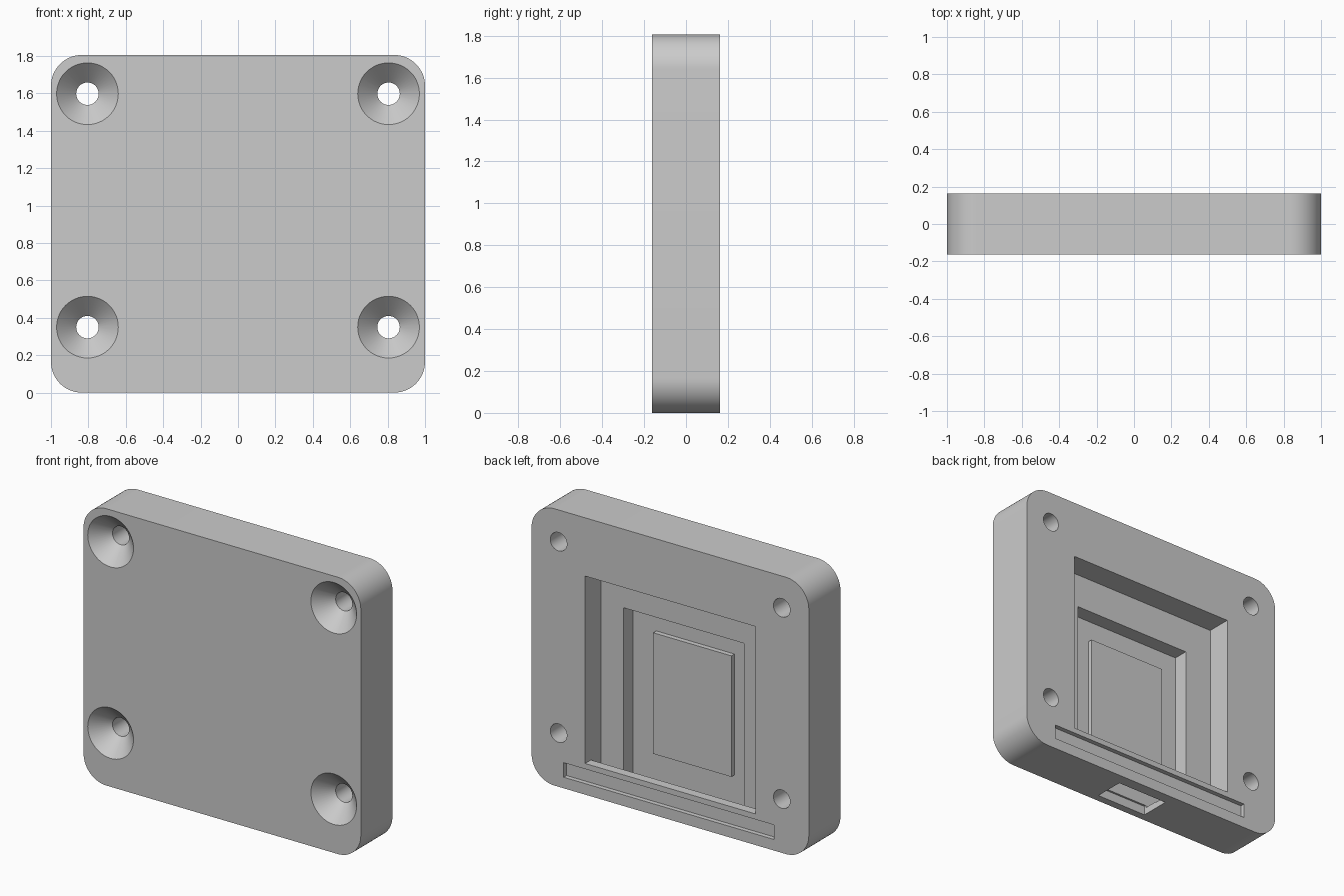
import bpy, bmesh, math
from mathutils import Vector

if "Cube" in bpy.data.objects:
    bpy.data.objects.remove(bpy.data.objects["Cube"])

W, H, T = 1.0, 1.805, 0.163      # half width, height, half thickness
R = 0.165                        # corner radius

grey = bpy.data.materials.new("plain_grey")
grey.diffuse_color = (0.6, 0.6, 0.6, 1)
grey.use_nodes = True
grey.node_tree.nodes["Principled BSDF"].inputs["Base Color"].default_value = grey.diffuse_color


def loft(name, rings):
    """Closed solid from matching rings of points, capped at both ends."""
    bm = bmesh.new()
    loops = [[bm.verts.new(p) for p in ring] for ring in rings]
    n = len(loops[0])
    for a, b in zip(loops, loops[1:]):
        for i in range(n):
            bm.faces.new((a[i], a[(i + 1) % n], b[(i + 1) % n], b[i]))
    bm.faces.new(loops[0])
    bm.faces.new(loops[-1])
    bmesh.ops.recalc_face_normals(bm, faces=bm.faces)
    me = bpy.data.meshes.new(name)
    bm.to_mesh(me)
    bm.free()
    me.materials.append(grey)
    ob = bpy.data.objects.new(name, me)
    bpy.context.collection.objects.link(ob)
    return ob


def prism_x(name, x0, x1, yz):
    return loft(name, [[Vector((x, y, z)) for y, z in yz] for x in (x0, x1)])


def box(name, x0, x1, y0, y1, z0, z1):
    return prism_x(name, x0, x1, [(y0, z0), (y1, z0), (y1, z1), (y0, z1)])


def cut(target, cutter):
    bpy.context.view_layer.objects.active = target
    mod = target.modifiers.new("cut", 'BOOLEAN')
    mod.operation = 'DIFFERENCE'
    mod.solver = 'EXACT'
    mod.object = cutter
    bpy.ops.object.modifier_apply(modifier=mod.name)
    bpy.data.objects.remove(cutter, do_unlink=True)


# Rounded plate
outline = []
for cx, cz, start in ((W - R, H - R, 0), (R - W, H - R, 90), (R - W, R, 180), (W - R, R, 270)):
    for i in range(17):
        a = math.radians(start + 90 * i / 16)
        outline.append((cx + R * math.cos(a), cz + R * math.sin(a)))
plate = loft("plate", [[Vector((x, y, z)) for x, z in outline] for y in (-T, T)])

# Countersunk screw holes
for sx in (-1, 1):
    for z in (0.35, 1.598):
        rings = [[Vector((sx * 0.805 + r * math.cos(k * math.tau / 48), y,
                          z + r * math.sin(k * math.tau / 48))) for k in range(48)]
                 for y, r in ((-T - 0.01, 0.175), (-T + 0.105, 0.06), (T + 0.05, 0.06))]
        cut(plate, loft("screw_cutter", rings))

# Main back pocket, running down behind a thin lip at the bottom
cut(plate, prism_x("pocket_cutter", -0.614, 0.614,
                   [(0.0, 0.04), (T - 0.06, 0.04), (T - 0.06, 0.203),
                    (T + 0.1, 0.203), (T + 0.1, 1.425), (0.0, 1.425)]))
# Deeper inner pocket
cut(plate, box("inner_cutter", -0.417, 0.451, T - 0.262, 0.05, 0.045, 1.2))
# Shallow slot under the pocket
cut(plate, box("slot_cutter", -0.75, 0.768, T - 0.03, T + 0.1, 0.072, 0.167))
# Port opening in the bottom edge
cut(plate, box("port_cutter", -0.178, 0.192, T - 0.275, T - 0.075, -0.1, 0.06))

# Raised pad on the inner pocket floor
pad = box("raised_pad", -0.28, 0.284, T - 0.28, T - 0.23, 0.267, 1.056)

# Smooth round parts, keep hard edges
bpy.ops.object.select_all(action='DESELECT')
plate.select_set(True)
bpy.context.view_layer.objects.active = plate
bpy.ops.object.shade_smooth_by_angle(angle=math.radians(30))
